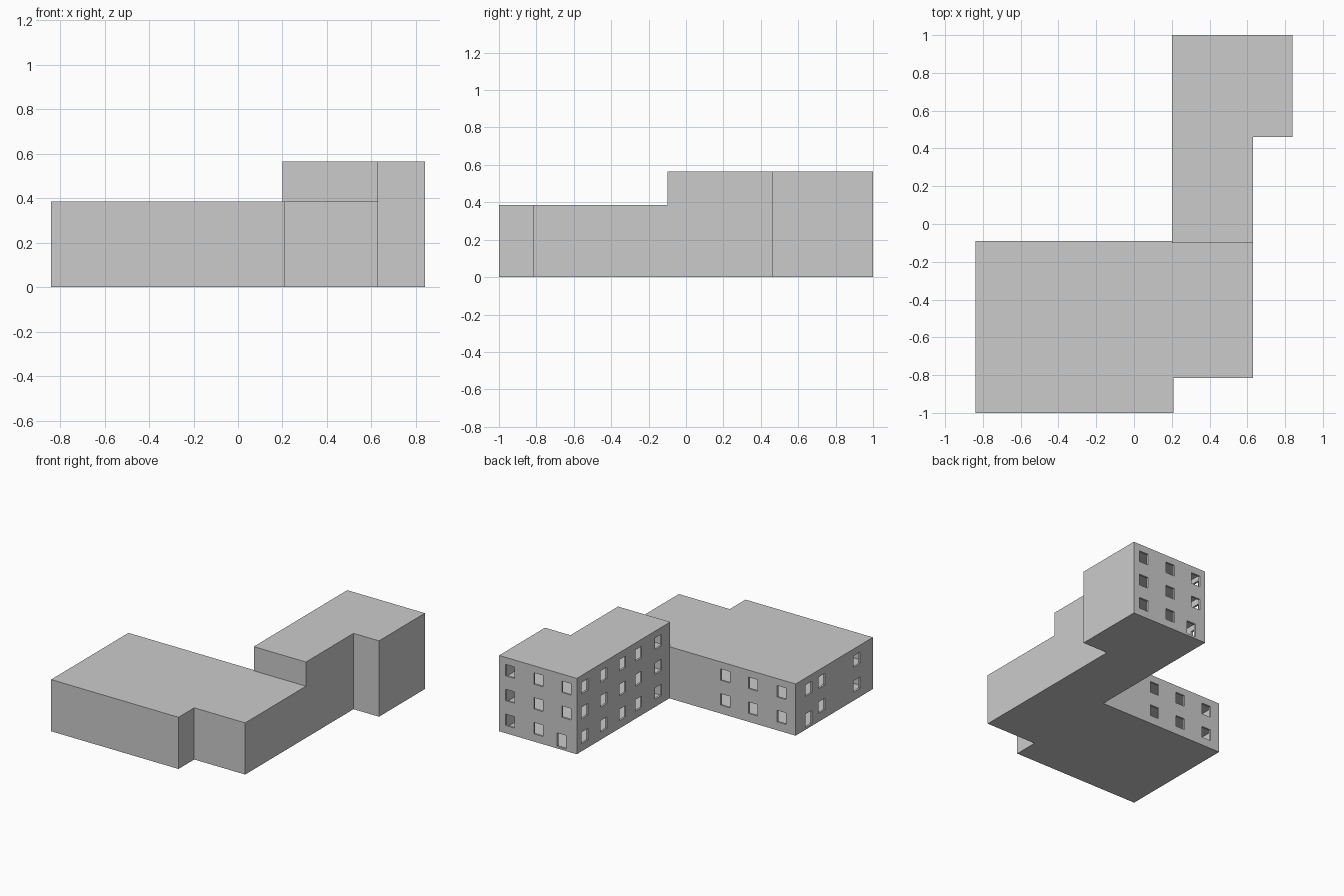
import bpy, bmesh

if "Cube" in bpy.data.objects:
    bpy.data.objects.remove(bpy.data.objects["Cube"])

WALL = 0.015
STOREY = 0.19


def inset(poly, d):
    """Inset an axis-aligned counter-clockwise footprint."""
    out = []
    n = len(poly)
    for i, (x, y) in enumerate(poly):
        dx = dy = 0.0
        for a, b in ((poly[i - 1], poly[i]), (poly[i], poly[(i + 1) % n])):
            ex, ey = b[0] - a[0], b[1] - a[1]
            if abs(ex) > abs(ey):
                dy = d if ex > 0 else -d
            else:
                dx = -d if ey > 0 else d
        out.append((x + dx, y + dy))
    return out


def add_prism(bm, poly, z0, z1):
    low = [bm.verts.new((x, y, z0)) for x, y in poly]
    top = [bm.verts.new((x, y, z1)) for x, y in poly]
    bm.faces.new(low[::-1])
    bm.faces.new(top)
    for i in range(len(poly)):
        j = (i + 1) % len(poly)
        bm.faces.new((low[i], low[j], top[j], top[i]))


def make(name, prisms):
    bm = bmesh.new()
    for p in prisms:
        add_prism(bm, *p)
    me = bpy.data.meshes.new(name)
    bm.to_mesh(me)
    bm.free()
    ob = bpy.data.objects.new(name, me)
    bpy.context.collection.objects.link(ob)
    return ob


def opening(axis, wall, pos, z, w=0.075, h=0.085):
    """Box through a wall; axis tells which way the wall faces."""
    u, v = (w / 2, 0.03) if axis == 'y' else (0.03, w / 2)
    x, y = (pos, wall) if axis == 'y' else (wall, pos)
    return ([(x - u, y - v), (x + u, y - v), (x + u, y + v), (x - u, y + v)],
            z - h / 2, z + h / 2)


def block(name, foot, floors, height, openings):
    body = make(name, [(foot, 0, height)])
    inner = inset(foot, WALL)
    rooms = []
    for k in range(floors):
        top = height - WALL if k == floors - 1 else (k + 1) * STOREY - 0.005
        rooms.append((inner, k * STOREY + 0.008, top))
    for cut in (make(name + "_rooms", rooms), make(name + "_openings", openings)):
        cut.hide_render = True
        m = body.modifiers.new(cut.name, 'BOOLEAN')
        m.operation = 'DIFFERENCE'
        m.solver = 'EXACT'
        m.object = cut
        bpy.context.view_layer.objects.active = body
        bpy.ops.object.modifier_apply(modifier=m.name)
        bpy.data.objects.remove(cut)
    return body


# Tall wing: three storeys, windows on back and left, door at the back
tall = [(0.2, -0.1), (0.63, -0.1), (0.63, 0.46), (0.84, 0.46), (0.84, 1), (0.2, 1)]
holes = []
for k in range(3):
    z = 0.1 + k * 0.185
    holes += [opening('x', 0.2, y, z) for y in (0.906, 0.684, 0.461, 0.273, 0.039)]
    holes += [opening('y', 1, x, z) for x in ((0.75, 0.515, 0.285) if k else (0.75, 0.515))]
holes.append(opening('y', 1, 0.325, 0.066, h=0.1))
block("tall_wing", tall, 3, 0.565, holes)

# Low wing: two storeys, windows on back and left, door at the left
low = [(-0.84, -1), (0.21, -1), (0.21, -0.815), (0.63, -0.815), (0.63, -0.1),
       (0.2, -0.1), (0.2, -0.09), (-0.84, -0.09)]
holes = []
for k in range(2):
    z = 0.105 + k * 0.185
    holes += [opening('y', -0.09, x, z) for x in (-0.26, -0.49, -0.725)]
    holes += [opening('x', -0.84, y, z) for y in ((-0.244, -0.397, -0.81) if k else (-0.397, -0.81))]
holes.append(opening('x', -0.84, -0.244, 0.066, h=0.1))
block("low_wing", low, 2, 0.385, holes)
